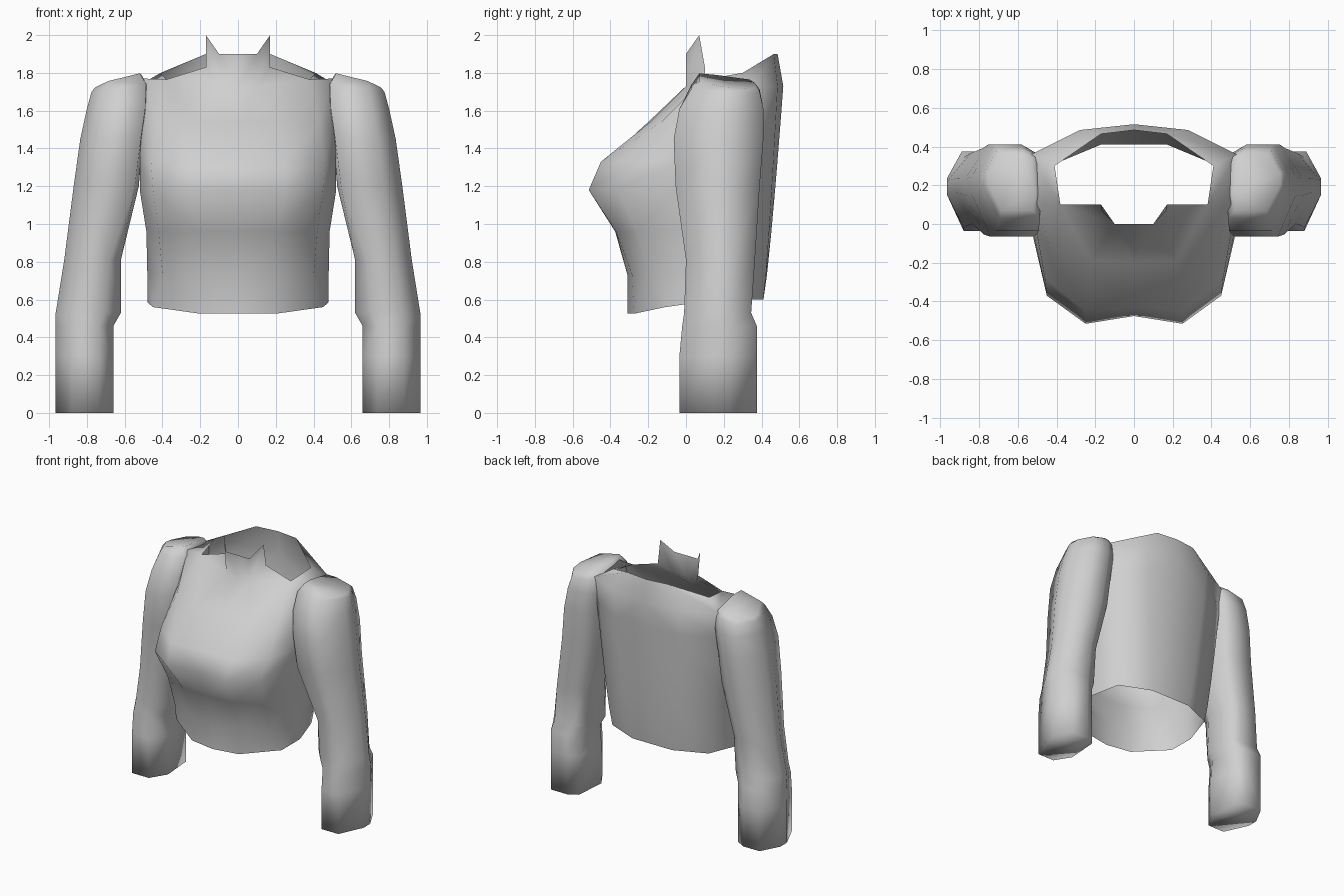
import bpy, bmesh
from math import radians

default_cube = bpy.data.objects.get("Cube")
if default_cube:
    bpy.data.objects.remove(default_cube, do_unlink=True)

# One plain cloth colour
cloth = bpy.data.materials.new("light_grey_cloth")
cloth.use_nodes = True
GREY = (0.63, 0.63, 0.63, 1)
cloth.diffuse_color = GREY
cloth.node_tree.nodes["Principled BSDF"].inputs["Base Color"].default_value = GREY


def finish(name, bm):
    """Turn a bmesh into a smooth shaded cloth object."""
    bmesh.ops.recalc_face_normals(bm, faces=bm.faces)
    mesh = bpy.data.meshes.new(name)
    bm.to_mesh(mesh)
    bm.free()
    mesh.materials.append(cloth)
    obj = bpy.data.objects.new(name, mesh)
    bpy.context.collection.objects.link(obj)
    bpy.ops.object.select_all(action='DESELECT')
    obj.select_set(True)
    bpy.context.view_layer.objects.active = obj
    bpy.ops.object.shade_smooth_by_angle(angle=radians(100))
    return obj


def bridge(bm, lower, upper, closed=False):
    """Join two rows of vertices with quads."""
    count = len(lower)
    for i in range(count if closed else count - 1):
        j = (i + 1) % count
        bm.faces.new((lower[i], lower[j], upper[j], upper[i]))


def mix(a, b, t):
    return a + (b - a) * t


# Torso rows: height, centre depth, bust x and y, flank x and y, side x and y
TORSO_ROWS = [
    (.525, -.31, .20, -.275, .45, -.11, .48, .07),
    (.73, -.31, .20, -.285, .40, -.20, .48, .05),
    (.96, -.375, .21, -.37, .42, -.26, .485, .02),
    (1.18, -.475, .25, -.515, .45, -.37, .52, -.07),
    (1.33, -.43, .25, -.45, .46, -.28, .52, -.04),
    (1.54, -.2, .22, -.19, .43, -.13, .51, .0),
    (1.73, .0, .10, .0, .38, .10, .50, .10),
]


def build_torso():
    bm = bmesh.new()
    add = bm.verts.new
    rows = []
    last = len(TORSO_ROWS) - 1
    for i, (z, centre, bust_x, bust_y, flank_x, flank_y, side_x, side_y) in enumerate(TORSO_ROWS):
        hem, top = i == 0, i == last
        back_z = .6 if hem else z
        t = (back_z - .6) / 1.13
        curve = t ** .8
        flank_z = z + (.035 if hem or top else 0)
        side_z = z + (.06 if hem else .04 if top else 0)
        rows.append([
            add((0, centre, z)),
            add((bust_x, bust_y, z)),
            add((flank_x, flank_y, flank_z)),
            add((side_x, side_y, side_z)),
            add((mix(.41, .53, curve), mix(.31, .36, curve), back_z)),
            add((mix(.17, .28, curve), mix(.41, .485, curve), back_z)),
            add((0, mix(.41, .515, curve), back_z)),
        ])
    for lower, upper in zip(rows, rows[1:]):
        bridge(bm, lower, upper)

    # Shoulder strip and raised back neckline
    front, bust, flank, side, back_corner, back_mid, back = rows[-1]
    neck = [add((.41, .30, 1.8)), add((.17, .465, 1.9)), add((0, .485, 1.9))]
    bm.faces.new((flank, side, back_corner, neck[0]))
    bridge(bm, [back_corner, back_mid, back], neck)

    # Standing collar with a pointed tip
    base = add((.17, .10, 1.83))
    bm.faces.new((bust, flank, base))
    collar = [add((0, 0, 1.9)), add((.10, 0, 1.9)), add((.17, .07, 2))]
    bridge(bm, [front, bust, base], collar)

    torso = finish("torso", bm)
    mirror = torso.modifiers.new("mirror", 'MIRROR')
    mirror.use_clip = True
    mirror.merge_threshold = .001


# Sleeve rows: height, inner x, outer x, front y, back y, outward drop, backward drop, inner chamfer
SLEEVE_ROWS = [
    (0, .66, .965, -.035, .375, 0, 0, .25),
    (.3, .66, .965, -.035, .375, 0, 0, .25),
    (.46, .66, .965, -.02, .375, 0, 0, .25),
    (.53, .62, .965, -.01, .345, 0, 0, .25),
    (.81, .62, .92, .0, .365, 0, 0, .2),
    (1.2, .525, .87, -.055, .39, 0, 0, .06),
    (1.45, .505, .835, -.065, .41, 0, 0, .03),
    (1.61, .485, .80, -.035, .41, 0, 0, .02),
    (1.74, .48, .775, .03, .39, .03, .02, .02),
    (1.8, .51, .755, .07, .365, .06, .035, .04),
]


def sleeve_section(chamfer):
    """Cross-section as fractions of the sleeve's width and depth."""
    return [(chamfer, 0), (.72, 0), (1, .45), (1, .65),
            (.75, 1), (.3, 1), (.06, .9), (0, .3)]


def build_sleeve(name, sign):
    bm = bmesh.new()
    rings = []
    for z, inner, outer, front, back, out_drop, back_drop, chamfer in SLEEVE_ROWS:
        rings.append([bm.verts.new((sign * mix(inner, outer, u), mix(front, back, v),
                                    z - out_drop * u - back_drop * v))
                      for u, v in sleeve_section(chamfer)])
    for lower, upper in zip(rings, rings[1:]):
        bridge(bm, lower, upper, closed=True)
    # Closed cuff and shoulder
    bm.faces.new(rings[0])
    bm.faces.new(rings[-1])
    finish(name, bm)


build_torso()
for side_name, side_sign in (("left_sleeve", 1), ("right_sleeve", -1)):
    build_sleeve(side_name, side_sign)
